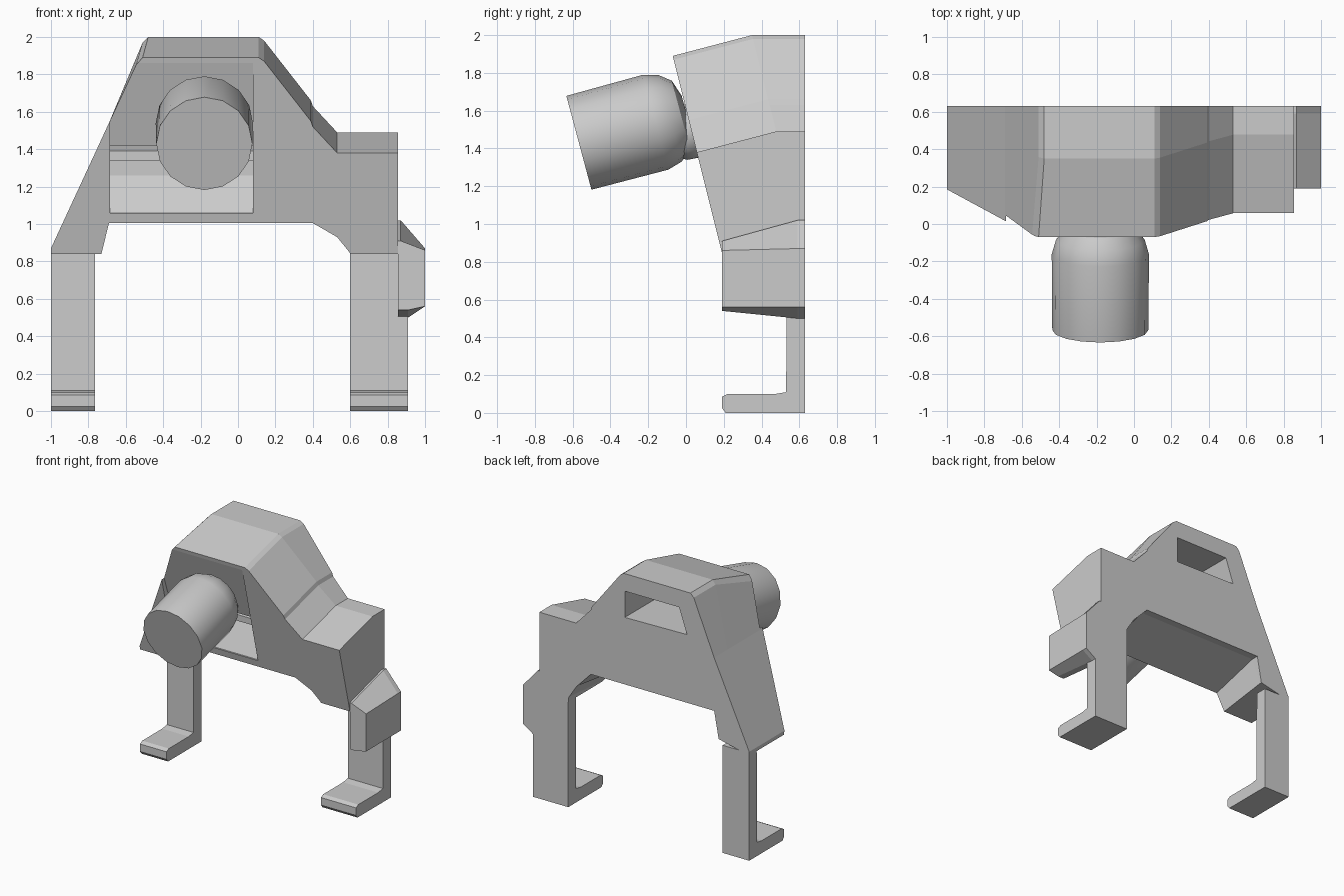
import bpy, bmesh, math

if "Cube" in bpy.data.objects:
    bpy.data.objects.remove(bpy.data.objects["Cube"])


def make(name, rings):
    """Skin a list of equal-length vertex rings into a capped solid."""
    bm = bmesh.new()
    loops = [[bm.verts.new(p) for p in ring] for ring in rings]
    n = len(loops[0])
    for a, b in zip(loops, loops[1:]):
        for i in range(n):
            j = (i + 1) % n
            bm.faces.new((a[i], a[j], b[j], b[i]))
    bm.faces.new(loops[0])
    bm.faces.new(loops[-1])
    bmesh.ops.recalc_face_normals(bm, faces=bm.faces)
    me = bpy.data.meshes.new(name)
    bm.to_mesh(me)
    bm.free()
    ob = bpy.data.objects.new(name, me)
    bpy.context.collection.objects.link(ob)
    return ob


def prism_x(name, yz, x0, x1):
    return make(name, [[(x, y, z) for y, z in yz] for x in (x0, x1)])


def prism_y(name, xz, y0, y1):
    return make(name, [[(x, y, z) for x, z in xz] for y in (y0, y1)])


def cut(target, cutter):
    m = target.modifiers.new("cut", 'BOOLEAN')
    m.operation, m.object, m.solver = 'DIFFERENCE', cutter, 'EXACT'
    bpy.context.view_layer.objects.active = target
    bpy.ops.object.modifier_apply(modifier=m.name)
    bpy.data.objects.remove(cutter)


# Body: (x, rear z, front z) outline lofted forward to a raked front,
# with top and belly dropping 15 degrees towards the front
outline = [(-1, .84, .84), (-1, .87, .87), (-.69, 1.54, 1.54), (-.51, 1.97, 1.85),
           (-.48, 2, 1.89), (.11, 2, 1.89), (.14, 1.98, 1.87), (.39, 1.66, 1.55),
           (.40, 1.63, 1.52), (.53, 1.49, 1.38), (.855, 1.49, 1.38), (.855, .84, .84),
           (.60, .84, .84), (.595, .88, .85), (.53, .98, .93), (.40, 1.115, 1.005),
           (-.69, 1.115, 1.005), (-.73, .90, .84)]
back = [(x, .63, zb) for x, zb, zf in outline]
mid = [(x, min(.62, .35 + (2 - zb) * .25), zb) for x, zb, zf in outline]
front = [(x - (.035 if zb == 1.97 else .03 if x == -.48 else 0),
          -.07 + (1.89 - zf) * .25, zf) for x, zb, zf in outline]
body = make("body", [back, mid, front])

# Front recess behind the barrel, and the rear window
cut(body, prism_x("recess_cutter", [(-.2, 1.86), (-.06, 1.86), (.09, 1.42), (.26, 1.42),
                                    (.26, 1.26), (.15, 1.06), (-.2, 1.06)], -.685, .08))
cut(body, prism_y("window_cutter", [(-.45, 1.66), (.10, 1.65), (.10, 1.86), (-.38, 1.86)],
                  .25, .8))

# Cross bar inside the recess
prism_x("recess_bar", [(.12, 1.34), (.12, 1.39), (.28, 1.43), (.28, 1.34)], -.69, .09)

# Legs with forward-pointing feet
leg = [(.63, 0), (.63, .86), (.535, .86), (.53, .11), (.47, .10), (.22, .10),
       (.19, .085), (.19, .025), (.21, 0)]
for name, x0, x1 in (("left_leg", -1, -.765), ("right_leg", .60, .91)):
    prism_x(name, leg, x0, x1)

# Side pod on the right leg
pod_back = [(.855, .50), (.91, .50), (1, .56), (1, .87), (.87, 1.02), (.855, 1.02)]
pod_front = [(.855, .54), (.91, .54), (1, .56), (1, .86), (.87, .91), (.855, .91)]
make("side_pod", [[(x, .63, z) for x, z in pod_back],
                  [(x, .59, z) for x, z in pod_back],
                  [(x, .19, z) for x, z in pod_front]])

# Tilted barrel, turned about its axis
N = 16
profile = [(0, .257), (.42, .26), (.50, .237), (.56, .19), (.59, .10)]
barrel = make("barrel", [[(r * math.cos(2 * math.pi * i / N), r * math.sin(2 * math.pi * i / N), t)
                          for i in range(N)] for t, r in profile])
barrel.location = (-.18, -.567, 1.43)
barrel.rotation_euler.x = math.radians(-75)

# Ball joint holding the barrel
bpy.ops.mesh.primitive_uv_sphere_add(segments=12, ring_count=8, radius=.15,
                                     location=(-.18, .01, 1.49))
ball = bpy.context.object
ball.name = "ball_joint"

for ob in (barrel, ball):
    bpy.ops.object.select_all(action='DESELECT')
    ob.select_set(True)
    bpy.context.view_layer.objects.active = ob
    bpy.ops.object.shade_smooth_by_angle(angle=math.radians(30))
